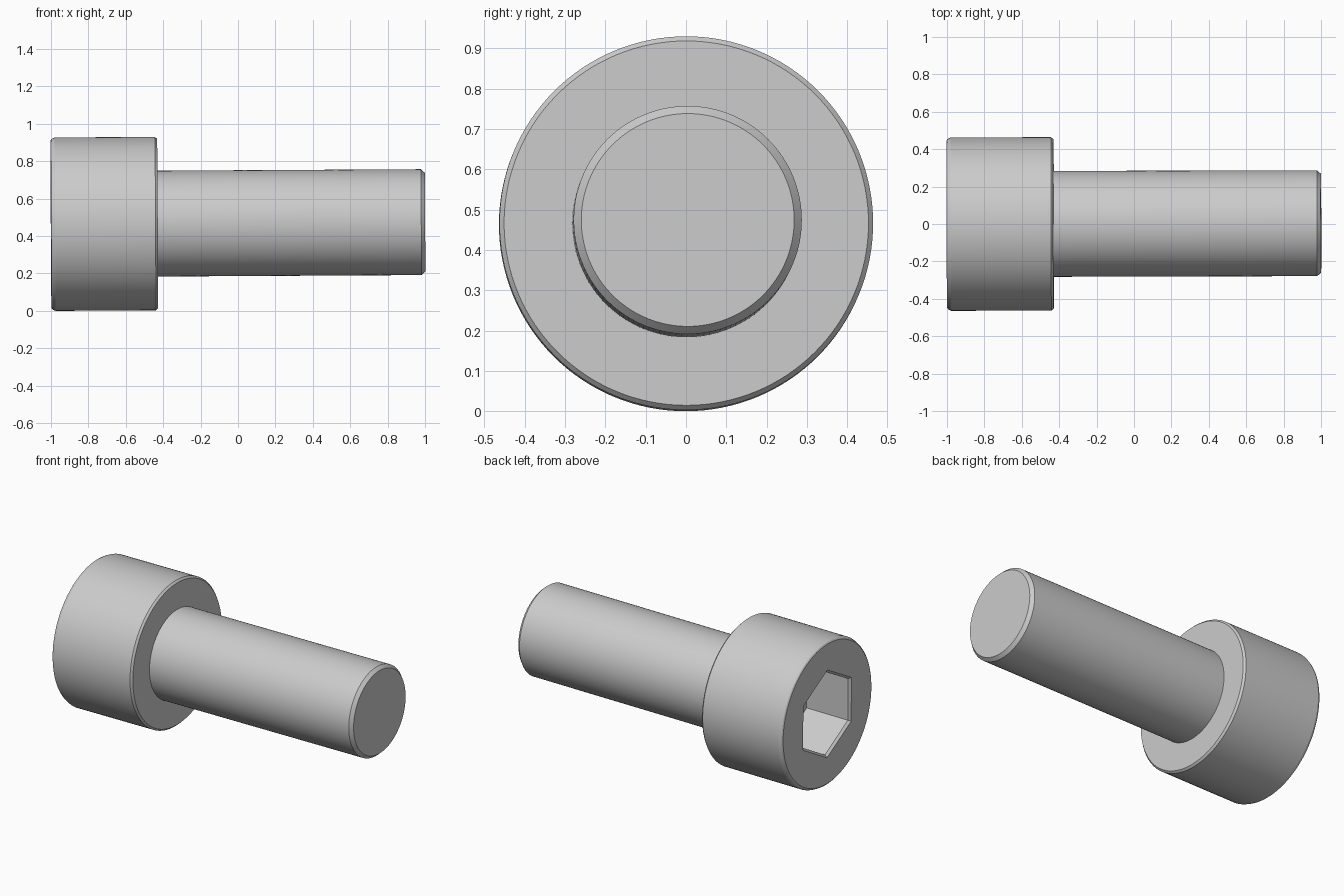
import bpy, bmesh
from math import pi, sin, cos
from mathutils import Vector

if "Cube" in bpy.data.objects:
    bpy.data.objects.remove(bpy.data.objects["Cube"])


def loft(name, stations, sides):
    """Closed solid along x from (x, radius) stations; first corner points up."""
    bm = bmesh.new()
    rings = [[bm.verts.new((x, r * sin(2 * pi * i / sides), r * cos(2 * pi * i / sides)))
              for i in range(sides)] for x, r in stations]
    for a, b in zip(rings, rings[1:]):
        for i in range(sides):
            j = (i + 1) % sides
            bm.faces.new((a[i], a[j], b[j], b[i]))
    bm.faces.new(rings[0])
    bm.faces.new(rings[-1])
    bmesh.ops.recalc_face_normals(bm, faces=bm.faces)
    mesh = bpy.data.meshes.new(name)
    bm.to_mesh(mesh)
    bm.free()
    obj = bpy.data.objects.new(name, mesh)
    bpy.context.collection.objects.link(obj)
    return obj


# Head and shank turned as one solid, x measured from the head face
bolt = loft("socket_head_bolt", [
    (0.0, 0.448), (0.006, 0.456), (0.022, 0.4635),   # eased head rim
    (0.558, 0.4635), (0.57, 0.452),                  # underside chamfer
    (0.57, 0.283), (1.979, 0.283), (2.0, 0.264),     # shank and end chamfer
], 128)

# Hexagonal key socket with a slightly flared mouth
socket = loft("socket_cutter", [(-0.02, 0.304), (0.014, 0.266), (0.305, 0.266)], 6)
socket.hide_render = True
socket.hide_viewport = False

cut = bolt.modifiers.new("key_socket", 'BOOLEAN')
cut.operation = 'DIFFERENCE'
cut.solver = 'EXACT'
cut.object = socket

bpy.ops.object.select_all(action='DESELECT')
bolt.select_set(True)
bpy.context.view_layer.objects.active = bolt
bpy.ops.object.modifier_apply(modifier=cut.name)
bpy.data.objects.remove(socket)
bpy.ops.object.shade_smooth_by_angle(angle=pi / 9)

# Lies on its head rim, with the shank very slightly raised
bolt.rotation_mode = 'QUATERNION'
bolt.rotation_quaternion = Vector((1, 0, 0)).rotation_difference(Vector((1, 0.0025, 0.0055)))
bolt.location = (-1, -0.0007, 0.4635)
